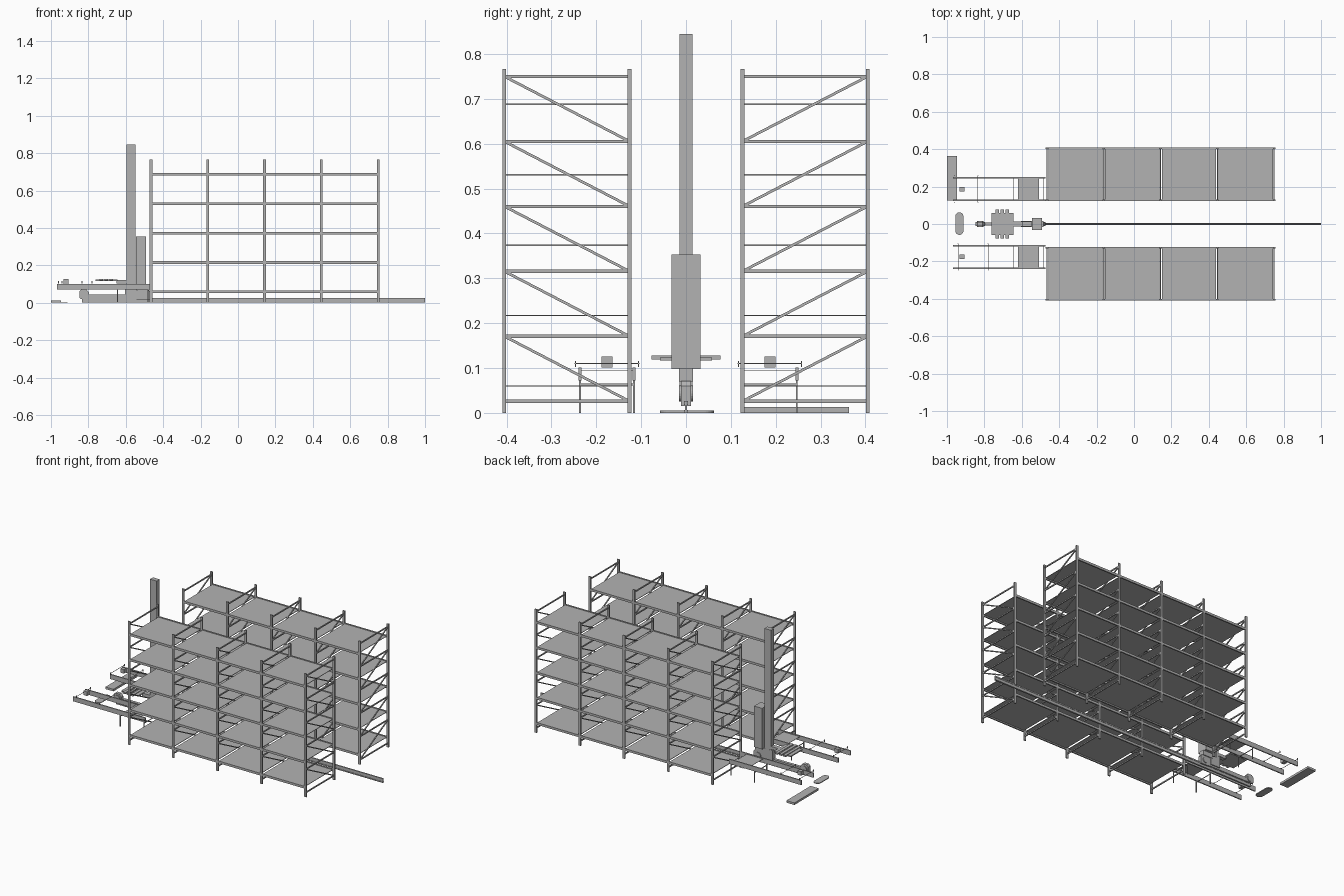
import bpy
import bmesh
from math import atan2, hypot
from mathutils import Matrix, Vector

cube = bpy.data.objects.get("Cube")
if cube:
    bpy.data.objects.remove(cube, do_unlink=True)

grey = bpy.data.materials.new("steel grey")
grey.use_nodes = True
grey.diffuse_color = (0.45, 0.45, 0.45, 1)
grey.node_tree.nodes["Principled BSDF"].inputs["Base Color"].default_value = (0.45, 0.45, 0.45, 1)


def finish(name, bm):
    mesh = bpy.data.meshes.new(name)
    bm.to_mesh(mesh)
    bm.free()
    mesh.materials.append(grey)
    obj = bpy.data.objects.new(name, mesh)
    bpy.context.collection.objects.link(obj)
    return obj


def add_box(bm, x, y, z):
    """Box from (min, max) ranges on each axis."""
    size = [r[1] - r[0] for r in (x, y, z)]
    mid = Vector([sum(r) / 2 for r in (x, y, z)])
    bmesh.ops.create_cube(bm, size=1, matrix=Matrix.Translation(mid) @ Matrix.Diagonal((*size, 1)))


def box(name, x, y, z):
    bm = bmesh.new()
    add_box(bm, x, y, z)
    return finish(name, bm)


def around(c, half):
    return (c - half, c + half)


def add_brace(bm, x, a, b, thick):
    """Square bar in the yz plane between points a and b."""
    dy, dz = b[0] - a[0], b[1] - a[1]
    place = Matrix.Translation((x, (a[0] + b[0]) / 2, (a[1] + b[1]) / 2))
    turn = Matrix.Rotation(atan2(dz, dy), 4, "X")
    bmesh.ops.create_cube(bm, size=1, matrix=place @ turn @ Matrix.Diagonal((thick, hypot(dy, dz), thick, 1)))


def cylinder(name, x, y, z, radius, depth, axis="X"):
    bm = bmesh.new()
    turn = Matrix.Rotation(1.5708, 4, axis)
    bmesh.ops.create_cone(bm, cap_ends=True, segments=20, radius1=radius, radius2=radius,
                          depth=depth, matrix=Matrix.Translation((x, y, z)) @ turn)
    return finish(name, bm)


def prism(name, points, y):
    """Extrude an xz outline across the y range."""
    bm = bmesh.new()
    face = bm.faces.new([bm.verts.new((px, y[0], pz)) for px, pz in points])
    out = bmesh.ops.extrude_face_region(bm, geom=[face])
    verts = [v for v in out["geom"] if isinstance(v, bmesh.types.BMVert)]
    bmesh.ops.translate(bm, verts=verts, vec=(0, y[1] - y[0], 0))
    bmesh.ops.recalc_face_normals(bm, faces=bm.faces)
    return finish(name, bm)


# Storage racks
frames = [-0.465 + i * 0.3035 for i in range(5)]
levels = [0.058 + i * 0.157 for i in range(5)]
rungs = [0.026 + i * 0.1448 for i in range(6)]
INNER, OUTER = 0.126, 0.405

for side, label in ((-1, "right"), (1, "left")):
    inner, outer = side * INNER, side * OUTER
    across = sorted((inner, outer))
    posts, braces, beams, shelves = (bmesh.new() for _ in range(4))
    for x in frames:
        for y in (inner, outer):
            add_box(posts, around(x, 0.007), around(y, 0.004), (0, 0.767))
        for z in rungs:
            add_box(braces, around(x, 0.003), across, around(z, 0.0035))
        for low, high in zip(rungs, rungs[1:]):
            add_brace(braces, x, (inner, low), (outer, high), 0.006)
    for z in levels:
        for x0, x1 in zip(frames, frames[1:]):
            bay = (x0 + 0.007, x1 - 0.007)
            for y in (inner, outer):
                add_box(beams, bay, around(y, 0.004), around(z, 0.007))
            add_box(shelves, bay, across, around(z + 0.002, 0.0015))
    finish(label + "_rack_posts", posts)
    finish(label + "_rack_braces", braces)
    finish(label + "_rack_beams", beams)
    finish(label + "_rack_shelves", shelves)

# Feed conveyors
for label, mid, rods in (("right", -0.176, (-0.94, -0.78)), ("left", 0.187, (-0.96, -0.835))):
    rails, legs, sensors = bmesh.new(), bmesh.new(), bmesh.new()
    for s in (-1, 1):
        y = mid + s * 0.06
        add_box(rails, (-0.968, -0.472), around(y, 0.0035), (0.072, 0.101))
        for x in (-0.645, -0.482):
            add_box(legs, around(x, 0.0025), around(y, 0.002), (0, 0.075))
        for x in rods:
            add_box(sensors, around(x, 0.003), around(mid + s * 0.07, 0.001), (0.102, 0.116))
    for x in (-0.645, -0.482):
        add_box(legs, around(x, 0.0015), around(mid, 0.06), around(0.063, 0.002))
    for x in rods:
        add_box(sensors, around(x, 0.001), around(mid, 0.072), around(0.11, 0.001))
    finish(label + "_conveyor_rails", rails)
    finish(label + "_conveyor_legs", legs)
    finish(label + "_conveyor_sensors", sensors)
    box(label + "_conveyor_plate", (-0.62, -0.508), around(mid, 0.057), around(0.095, 0.001))
    box(label + "_conveyor_box", (-0.932, -0.907), around(mid, 0.012), (0.101, 0.126))

# Floor rail with a foot, web and head
rail = bmesh.new()
for half, z in ((0.005, (0, 0.006)), (0.002, (0.006, 0.018)), (0.004, (0.018, 0.026))):
    add_box(rail, (-0.835, 1.0), (-half, half), z)
finish("floor_rail", rail)

# Crane chassis, wheels and drive
box("crane_base_beam", (-0.82, -0.49), (-0.009, 0.009), (0.02, 0.044))
prism("front_wheel_housing", [(-0.848, 0.026), (-0.848, 0.06), (-0.838, 0.071), (-0.81, 0.071),
                              (-0.797, 0.055), (-0.797, 0.02), (-0.84, 0.02)], (-0.011, 0.011))
prism("rear_wheel_housing", [(-0.55, 0.02), (-0.55, 0.05), (-0.535, 0.071), (-0.48, 0.071),
                             (-0.472, 0.06), (-0.472, 0.015), (-0.52, 0.015)], (-0.011, 0.011))
for label, x in (("front", -0.822), ("rear", -0.505)):
    cylinder(label + "_wheel", x, 0, 0.043, 0.018, 0.032)
box("mast_foot", (-0.605, -0.54), (-0.015, 0.015), (0.03, 0.1))
box("cabinet_support", (-0.55, -0.485), (-0.016, 0.016), (0.07, 0.1))

# Mast and control cabinet
box("mast", (-0.595, -0.549), (-0.0145, 0.0145), (0.03, 0.845))
box("control_cabinet", (-0.546, -0.491), (-0.032, 0.032), (0.098, 0.353))

# Lifting carriage with telescopic forks
box("carriage_arm", (-0.65, -0.59), (-0.013, 0.013), (0.104, 0.122))
box("carriage_plate", (-0.762, -0.645), (-0.058, 0.058), (0.117, 0.124))
forks = bmesh.new()
for x in (-0.731, -0.704, -0.677):
    add_box(forks, around(x, 0.009), (-0.077, 0.077), (0.119, 0.128))
finish("carriage_forks", forks)

# Floor plate and rounded floor pad beside the line
box("floor_plate", (-1.0, -0.945), (0.125, 0.363), (0, 0.013))
pad = box("floor_pad", (-0.955, -0.912), (-0.058, 0.062), (0, 0.005))
bm = bmesh.new()
bm.from_mesh(pad.data)
uprights = [e for e in bm.edges if abs(e.verts[0].co.z - e.verts[1].co.z) > 0.001]
bmesh.ops.bevel(bm, geom=uprights, offset=0.0212, segments=8, profile=0.5, affect="EDGES")
bm.to_mesh(pad.data)
bm.free()
